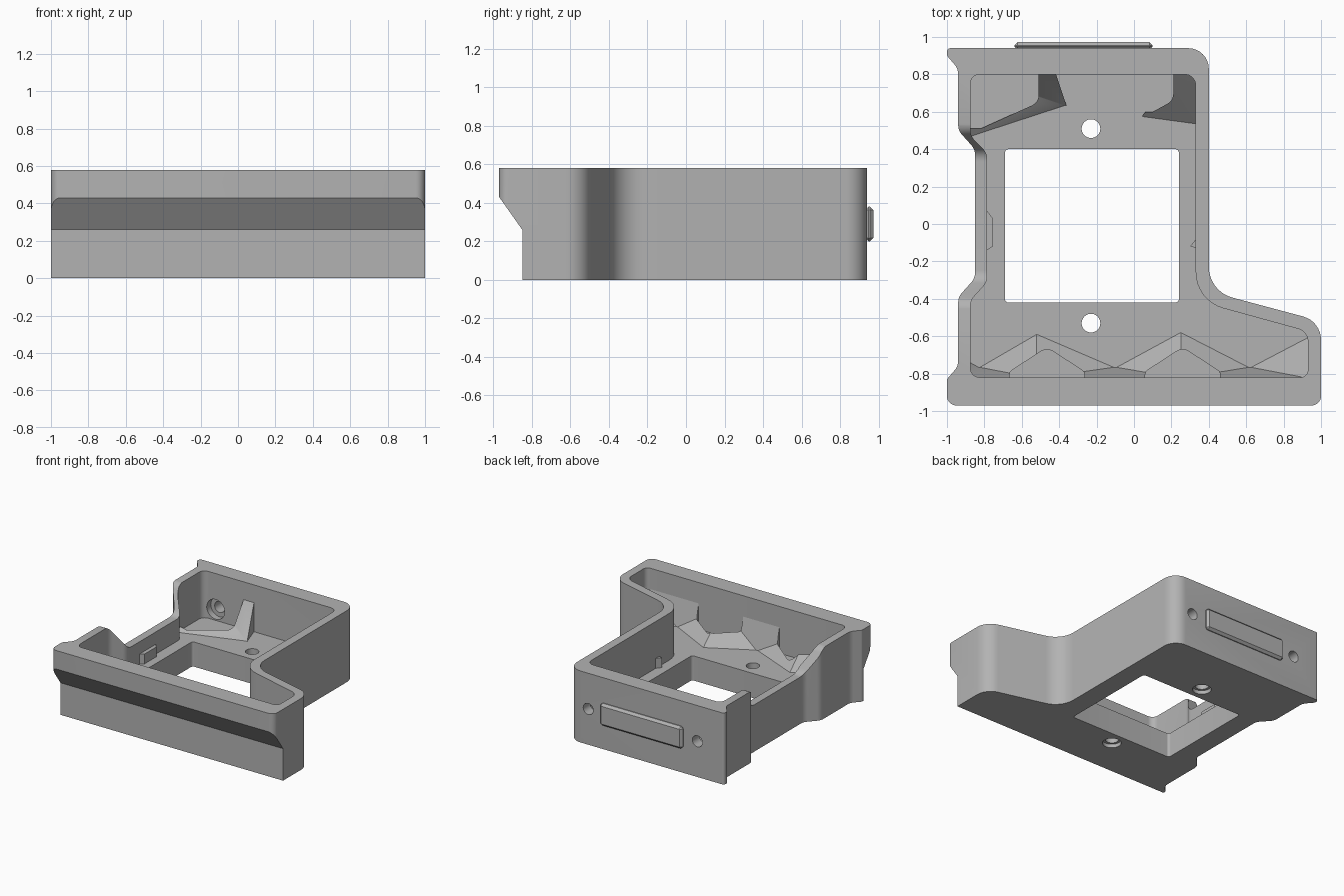
import bpy, bmesh, math
from mathutils import Vector

default = bpy.data.objects.get("Cube")
if default:
    bpy.data.objects.remove(default)

HEIGHT, FLOOR = 0.58, 0.2

grey = bpy.data.materials.new("plain grey")
grey.use_nodes = True
grey.diffuse_color = (0.45, 0.45, 0.45, 1)
grey.node_tree.nodes["Principled BSDF"].inputs["Base Color"].default_value = (0.45, 0.45, 0.45, 1)


def rounded(corners, steps=8):
    """Replace each (u, v, radius) corner by an arc."""
    out = []
    for i, (u, v, r) in enumerate(corners):
        p = Vector((u, v))
        a = (Vector(corners[i - 1][:2]) - p).normalized()
        b = (Vector(corners[(i + 1) % len(corners)][:2]) - p).normalized()
        half = a.angle(b) / 2
        if r == 0:
            out.append(p)
            continue
        centre = p + (a + b).normalized() * (r / math.sin(half))
        start = p + a * (r / math.tan(half)) - centre
        end = p + b * (r / math.tan(half)) - centre
        sweep = start.angle_signed(end)
        for k in range(steps + 1):
            t = -sweep * k / steps
            out.append(centre + Vector((start.x * math.cos(t) - start.y * math.sin(t),
                                        start.x * math.sin(t) + start.y * math.cos(t))))
    return out


def finish(name, bm):
    bmesh.ops.recalc_face_normals(bm, faces=bm.faces)
    mesh = bpy.data.meshes.new(name)
    bm.to_mesh(mesh)
    bm.free()
    mesh.materials.append(grey)
    ob = bpy.data.objects.new(name, mesh)
    bpy.context.collection.objects.link(ob)
    return ob


def prism(name, points, lo, hi, axis="z"):
    """Extrude a flat outline along one axis."""
    place = {"z": lambda u, v, w: (u, v, w),
             "x": lambda u, v, w: (w, u, v),
             "y": lambda u, v, w: (u, w, v)}[axis]
    bm = bmesh.new()
    low, high = ([bm.verts.new(place(p[0], p[1], w)) for p in points] for w in (lo, hi))
    bm.faces.new(low)
    bm.faces.new(high)
    for i in range(len(points)):
        bm.faces.new((low[i - 1], low[i], high[i], high[i - 1]))
    return finish(name, bm)


def disc(u, v, r):
    return [(u + r * math.cos(k * math.tau / 32), v + r * math.sin(k * math.tau / 32)) for k in range(32)]


def rect(u0, u1, v0, v1, r):
    return rounded([(u0, v0, r), (u1, v0, r), (u1, v1, r), (u0, v1, r)])


def carve(ob, cutters):
    """Cut the cutters out of an object and discard them."""
    for c in cutters:
        c.hide_render = True
        mod = ob.modifiers.new("cut", "BOOLEAN")
        mod.operation, mod.solver, mod.object = "DIFFERENCE", "EXACT", c
    graph = bpy.context.evaluated_depsgraph_get()
    mesh = bpy.data.meshes.new_from_object(ob.evaluated_get(graph))
    ob.modifiers.clear()
    ob.data = mesh
    for c in cutters:
        bpy.data.objects.remove(c)


def smooth(ob):
    bpy.ops.object.select_all(action="DESELECT")
    ob.select_set(True)
    bpy.context.view_layer.objects.active = ob
    bpy.ops.object.shade_smooth_by_angle(angle=math.radians(30))


# Housing outline and inner cavity
outer = rounded([(-1, -0.97, 0.05), (1, -0.97, 0.05), (1, -0.52, 0.13), (0.4, -0.36, 0.17),
                 (0.4, 0.94, 0.11), (-1, 0.94, 0.02), (-1, 0.9, 0.02), (-0.94, 0.83, 0.08),
                 (-0.94, 0.5, 0.08), (-0.85, 0.4, 0.08), (-0.85, -0.29, 0.08),
                 (-0.94, -0.39, 0.08), (-0.94, -0.76, 0.08), (-1, -0.83, 0.02)])
inner = rounded([(-0.875, -0.82, 0.05), (0.93, -0.82, 0.04), (0.93, -0.575, 0.07),
                 (0.33, -0.41, 0.2), (0.33, 0.8, 0.06), (-0.875, 0.8, 0.05),
                 (-0.875, 0.47, 0.08), (-0.785, 0.38, 0.08), (-0.785, -0.31, 0.08),
                 (-0.875, -0.41, 0.08)])
housing = prism("housing", outer, 0, HEIGHT)

cuts = [prism("cavity", inner, FLOOR, 1),
        prism("floor_window", rect(-0.69, 0.24, -0.42, 0.4, 0.02), -1, 0.4),
        # undercut below the front lip
        prism("undercut", [(-1.2, -0.1), (-0.85, -0.1), (-0.85, 0.26), (-0.97, 0.43), (-1.2, 0.75)],
              -1.2, 1.2, "x"),
        # lowered part of the side wall
        prism("wall_dip", rounded([(-0.6, 0.8, 0), (-0.6, 0.581, 0), (-0.42, 0.581, 0.08),
                                   (-0.29, 0.38, 0.08), (0.38, 0.38, 0.08), (0.5, 0.581, 0.08),
                                   (0.6, 0.581, 0), (0.6, 0.8, 0)]), -1.2, -0.7, "x")]
for y in (0.51, -0.53):
    cuts += [prism("floor_hole", disc(-0.23, y, 0.05), -0.1, 0.4),
             prism("hole_recess", disc(-0.23, y, 0.07), -0.1, 0.03)]
for x in (-0.76, 0.22):
    cuts += [prism("back_hole", disc(x, 0.29, 0.045), 0.7, 1.1, "y"),
             prism("back_recess", disc(x, 0.29, 0.08), 0.7, 0.85, "y")]
carve(housing, cuts)
smooth(housing)


# Sloped ribs joining the walls to the floor
def slope(name, rows, wall_y, wall_z, pockets):
    bm = bmesh.new()
    rings = [[bm.verts.new(p) for p in ((ex, ey, FLOOR - 0.005), (wx, wall_y, wall_z),
                                        (wx, wall_y, FLOOR - 0.02))] for ex, ey, wx in rows]
    bm.faces.new(rings[0])
    bm.faces.new(rings[-1])
    for a, b in zip(rings, rings[1:]):
        for k in range(3):
            bm.faces.new((a[k - 1], a[k], b[k], b[k - 1]))
    bmesh.ops.triangulate(bm, faces=bm.faces)
    ob = finish(name, bm)
    carve(ob, [prism("pocket", rounded(p), FLOOR - 0.1, 1) for p in pockets])
    smooth(ob)


zigzag = [(-0.875, -0.74), (-0.83, -0.765), (-0.52, -0.585), (-0.1, -0.765),
          (0.25, -0.575), (0.62, -0.765), (0.935, -0.6)]
front_pockets = [[(c - 0.2, -0.9, 0), (c + 0.2, -0.9, 0), (c + 0.2, -0.79, 0.03),
                  (c, -0.66, 0.06), (c - 0.2, -0.79, 0.03)] for c in (-0.465, 0.26)]
slope("front_ribs", [(x, y, x) for x, y in zigzag], -0.825, 0.43, front_pockets)
slope("back_rib_outer", [(-0.88, 0.46, -0.88), (-0.36, 0.63, -0.42)], 0.81, 0.45,
      [[(-0.95, 0.9, 0), (-0.95, 0.51, 0), (-0.82, 0.51, 0), (-0.51, 0.65, 0.06), (-0.51, 0.9, 0)]])
slope("back_rib_inner", [(0.04, 0.57, 0.21), (0.335, 0.53, 0.335)], 0.81, 0.45,
      [[(0.21, 0.9, 0), (-0.1, 0.9, 0), (-0.1, 0.6, 0), (0.1, 0.6, 0), (0.21, 0.66, 0.06)]])

# Raised plate on the back wall
plate = prism("back_plate", [(-0.64, 0.2), (0.1, 0.2), (0.1, 0.38), (-0.64, 0.38)], 0.93, 0.973, "y")
bevel = plate.modifiers.new("bevel", "BEVEL")
bevel.width, bevel.segments = 0.018, 1

# Small catches on the side walls
prism("side_catch", [(-0.8, -0.15), (-0.755, -0.12), (-0.755, 0.03), (-0.8, 0.09)], FLOOR, 0.28)
prism("inner_catch", [(0.34, -0.13), (0.3, -0.12), (0.34, -0.07)], FLOOR, 0.28)
